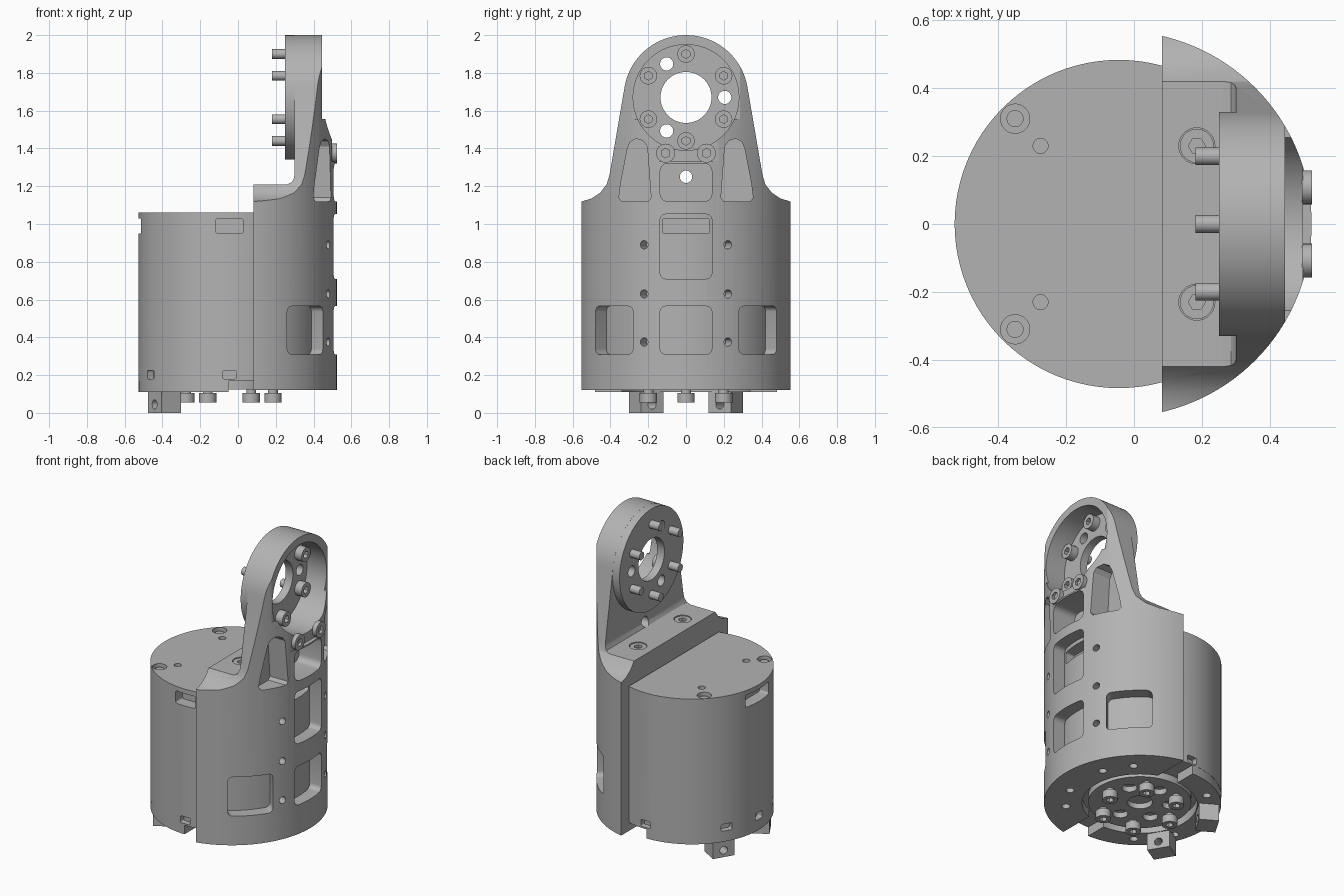
import bpy, bmesh
from math import sin, cos, pi, radians
from mathutils import Matrix, Vector

if "Cube" in bpy.data.objects:
    bpy.data.objects.remove(bpy.data.objects["Cube"])

AX = -0.045          # motor axis in x
RING_Z = 1.67        # centre height of the upper ring
TAU = 2 * pi

grey = bpy.data.materials.new("machined grey")
grey.use_nodes = True
COLOR = (0.45, 0.45, 0.45, 1)
grey.diffuse_color = COLOR
grey.node_tree.nodes["Principled BSDF"].inputs["Base Color"].default_value = COLOR


# ---------- helpers ----------
def prism(name, pts, axis, a, b):
    """Extrude a 2D outline along an axis from a to b."""
    place = {"x": lambda p, d: (d, p[0], p[1]),
             "y": lambda p, d: (p[0], d, p[1]),
             "z": lambda p, d: (p[0], p[1], d)}[axis]
    bm = bmesh.new()
    low = [bm.verts.new(place(p, a)) for p in pts]
    high = [bm.verts.new(place(p, b)) for p in pts]
    bm.faces.new(low)
    bm.faces.new(high)
    n = len(pts)
    for i in range(n):
        j = (i + 1) % n
        bm.faces.new((low[i], low[j], high[j], high[i]))
    bmesh.ops.recalc_face_normals(bm, faces=bm.faces)
    mesh = bpy.data.meshes.new(name)
    bm.to_mesh(mesh)
    bm.free()
    mesh.materials.append(grey)
    obj = bpy.data.objects.new(name, mesh)
    bpy.context.collection.objects.link(obj)
    return obj


def arc(cx, cy, r, start=0, end=360, n=32):
    full = end - start == 360
    steps = n if full else n - 1
    return [(cx + r * cos(radians(start + (end - start) * i / steps)),
             cy + r * sin(radians(start + (end - start) * i / steps))) for i in range(n)]


def cyl(name, c, r, axis, a, b, n=32):
    return prism(name, arc(c[0], c[1], r, n=n), axis, a, b)


def rect(y0, y1, z0, z1, r=0.03):
    return (arc(y1 - r, z1 - r, r, 0, 90, 6) + arc(y0 + r, z1 - r, r, 90, 180, 6)
            + arc(y0 + r, z0 + r, r, 180, 270, 6) + arc(y1 - r, z0 + r, r, 270, 360, 6))


def turn(obj, deg):
    """Rotate geometry about the motor axis."""
    c = Vector((AX, 0, 0))
    obj.data.transform(Matrix.Translation(c) @ Matrix.Rotation(radians(deg), 4, "Z")
                       @ Matrix.Translation(-c))
    return obj


def combine(obj, tool, op="DIFFERENCE"):
    mod = obj.modifiers.new("cut", "BOOLEAN")
    mod.operation, mod.object, mod.solver = op, tool, "EXACT"
    bpy.context.view_layer.objects.active = obj
    bpy.ops.object.modifier_apply(modifier=mod.name)
    bpy.data.objects.remove(tool)


def copy(src, name, loc, rot=(0, 0, 0)):
    obj = bpy.data.objects.new(name, src.data)
    obj.location, obj.rotation_euler = loc, rot
    bpy.context.collection.objects.link(obj)
    return obj


# ---------- motor body ----------
motor = cyl("motor_body", (AX, 0), 0.483, "z", 0.17, 1.06, 96)
for deg, w in ((0, 0.125), (180, 0.12), (270, 0.072)):
    combine(motor, turn(prism("slot", rect(-w, w, 0.95, 1.03, 0.012), "x", 0.36, 0.6), deg))
for deg in (90, 150, 180, 210, 270):
    combine(motor, turn(prism("notch", rect(-0.035, 0.035, 0.18, 0.225, 0.008), "x", 0.4, 0.6), deg))
for side in (-1, 1):
    combine(motor, cyl("hole", (-0.35, side * 0.31), 0.043, "z", 1.03, 1.2))
    combine(motor, cyl("hole", (-0.275, side * 0.23), 0.022, "z", 0.98, 1.2))
    cyl("cover_screw", (-0.35, side * 0.31), 0.025, "z", 1.02, 1.045)

# lower rim, open towards the bracket
rim = cyl("motor_lower_rim", (AX, 0), 0.482, "z", 0.11, 0.171, 96)
combine(rim, cyl("bore", (AX, 0), 0.34, "z", 0, 0.3, 64))
combine(rim, prism("half", rect(-0.05, 1, -1, 1), "z", 0, 0.3))
for deg in (125, 160, 200, 235):
    a = radians(deg)
    combine(rim, cyl("hole", (AX + 0.41 * cos(a), 0.41 * sin(a)), 0.025, "z", 0, 0.15, 20))

# output rotor
rotor = cyl("output_rotor", (AX, 0), 0.305, "z", 0.125, 0.18, 64)
combine(rotor, cyl("bore", (AX, 0), 0.075, "z", 0, 0.16))
for i in range(6):
    a = radians(30 + 60 * i)
    combine(rotor, cyl("hole", (AX + 0.18 * cos(a), 0.18 * sin(a)), 0.045, "z", 0, 0.16, 24))

# two feet set radially below the rim
for side, label in ((1, "back"), (-1, "front")):
    foot = prism("foot_" + label, [(-0.06, -0.07), (0.06, -0.07), (0.06, 0.07), (-0.06, 0.07)],
                 "z", 0, 0.125)
    combine(foot, cyl("pin_hole", (0, 0.045), 0.025, "x", -0.2, 0.2, 20))
    foot.location = (-0.39, side * 0.21, 0)
    foot.rotation_euler = (0, 0, side * radians(149))

# ---------- bracket shell ----------
half = [(0.6, 0.12), (0.6, 1.115), (0.55, 1.12), (0.5, 1.135), (0.455, 1.165), (0.42, 1.21), (0.405, 1.26)]
outline = half + arc(0, RING_Z, 0.33, 8, 172, 48) + [(-y, z) for y, z in reversed(half)]
shell = prism("bracket_shell", outline, "x", 0.082, 0.7)
combine(shell, cyl("outer", (AX, 0), 0.568, "z", 0, 2.2, 128), "INTERSECT")
combine(shell, cyl("inner", (AX, 0), 0.487, "z", 0.18, 1.065, 96))
combine(shell, cyl("floor_opening", (AX, 0), 0.342, "z", 0, 0.3, 64))
# shelf with a rounded step up to the upright
combine(shell, prism("shelf", [(0, 1.21), (0.262, 1.21), (0.285, 1.222), (0.297, 1.245), (0.3, 1.28),
                               (0.3, 2.2), (0, 2.2)], "y", -1, 1))
# flat outer face and sloped shoulder
combine(shell, prism("face", [(0.445, 2.2), (0.445, 1.555), (0.468, 1.555), (0.497, 1.45),
                              (0.497, 1.33), (0.8, 1.33), (0.8, 2.2)], "y", -1, 1))
combine(shell, cyl("boss", (0, RING_Z), 0.3295, "x", 0.25, 0.32, 96), "UNION")
combine(shell, cyl("recess", (0, RING_Z), 0.28, "x", 0.3025, 0.8, 64))
combine(shell, cyl("bore", (0, RING_Z), 0.135, "x", 0, 0.8, 64))
for deg in (0, 120, 240):
    a = radians(deg)
    combine(shell, cyl("hole", (0.205 * cos(a), RING_Z + 0.205 * sin(a)), 0.035, "x", 0, 0.5))

# pockets below the ring
combine(shell, prism("pocket", rect(-0.137, 0.137, 1.12, 1.32, 0.04), "x", 0.345, 0.8))
combine(shell, cyl("hole", (0, 1.25), 0.033, "x", 0.2, 0.6))
taper = [(0.185, 1.14), (0.2, 1.12), (0.34, 1.12), (0.355, 1.14), (0.345, 1.22), (0.31, 1.4),
         (0.295, 1.435), (0.265, 1.452), (0.225, 1.44), (0.205, 1.41)]
for side in (-1, 1):
    combine(shell, prism("taper", [(side * y, z) for y, z in taper], "x", 0.36, 0.8))

# windows and side screw holes
combine(shell, prism("window", rect(-0.137, 0.137, 0.71, 1.052), "x", 0.3, 0.8))
combine(shell, prism("window", rect(-0.137, 0.137, 0.31, 0.565), "x", 0.3, 0.8))
for side in (-1, 1):
    combine(shell, turn(prism("window", rect(-0.137, 0.137, 0.31, 0.565), "x", 0.3, 0.8), side * 43.5))
    for z in (0.375, 0.63, 0.89):
        combine(shell, turn(cyl("hole", (0, z), 0.022, "x", 0.3, 0.8, 16), side * 23))
    combine(shell, cyl("counterbore", (0.185, side * 0.23), 0.053, "z", 1.17, 1.3))
    for deg in (20, 45):
        a = radians(side * deg)
        combine(shell, cyl("hole", (AX + 0.44 * cos(a), 0.44 * sin(a)), 0.025, "z", 0, 0.15, 20))

# ---------- screws ----------
def screw(name, r, h, length):
    """Socket head screw, head above its origin and shaft below."""
    head = cyl(name, (0, 0), r, "z", 0, h)
    combine(head, cyl("shaft", (0, 0), 0.026, "z", -length, h * 0.3, 24), "UNION")
    combine(head, cyl("socket", (0, 0), r * 0.5, "z", h * 0.45, 1, 6))
    return head


ring_screw = screw("ring_screw", 0.046, 0.05, 0.122)
rotor_screw = screw("rotor_screw", 0.046, 0.05, 0.05)
low_screw = screw("small_screw", 0.05, 0.03, 0.03)
for i in range(6):
    a = radians(30 + 60 * i)
    copy(ring_screw, "ring_screw_%d" % i,
         (0.3025, 0.23 * cos(a), RING_Z + 0.23 * sin(a)), (0, pi / 2, 0))
    a = TAU * i / 6
    copy(rotor_screw, "rotor_screw_%d" % i,
         (AX + 0.23 * cos(a), 0.23 * sin(a), 0.105), (pi, 0, 0))
for side, label in ((-1, "front"), (1, "back")):
    copy(low_screw, "face_screw_" + label, (0.494, side * 0.108, 1.375), (0, pi / 2, 0))
    copy(low_screw, "shelf_screw_" + label, (0.185, side * 0.23, 1.175))
for master in (ring_screw, rotor_screw, low_screw):
    bpy.data.objects.remove(master)

# ---------- shading ----------
for obj in bpy.context.collection.objects:
    obj.select_set(obj.type == "MESH" and grey.name in obj.data.materials)
    if obj.select_get():
        bpy.context.view_layer.objects.active = obj
bpy.ops.object.shade_smooth_by_angle(angle=radians(25))
